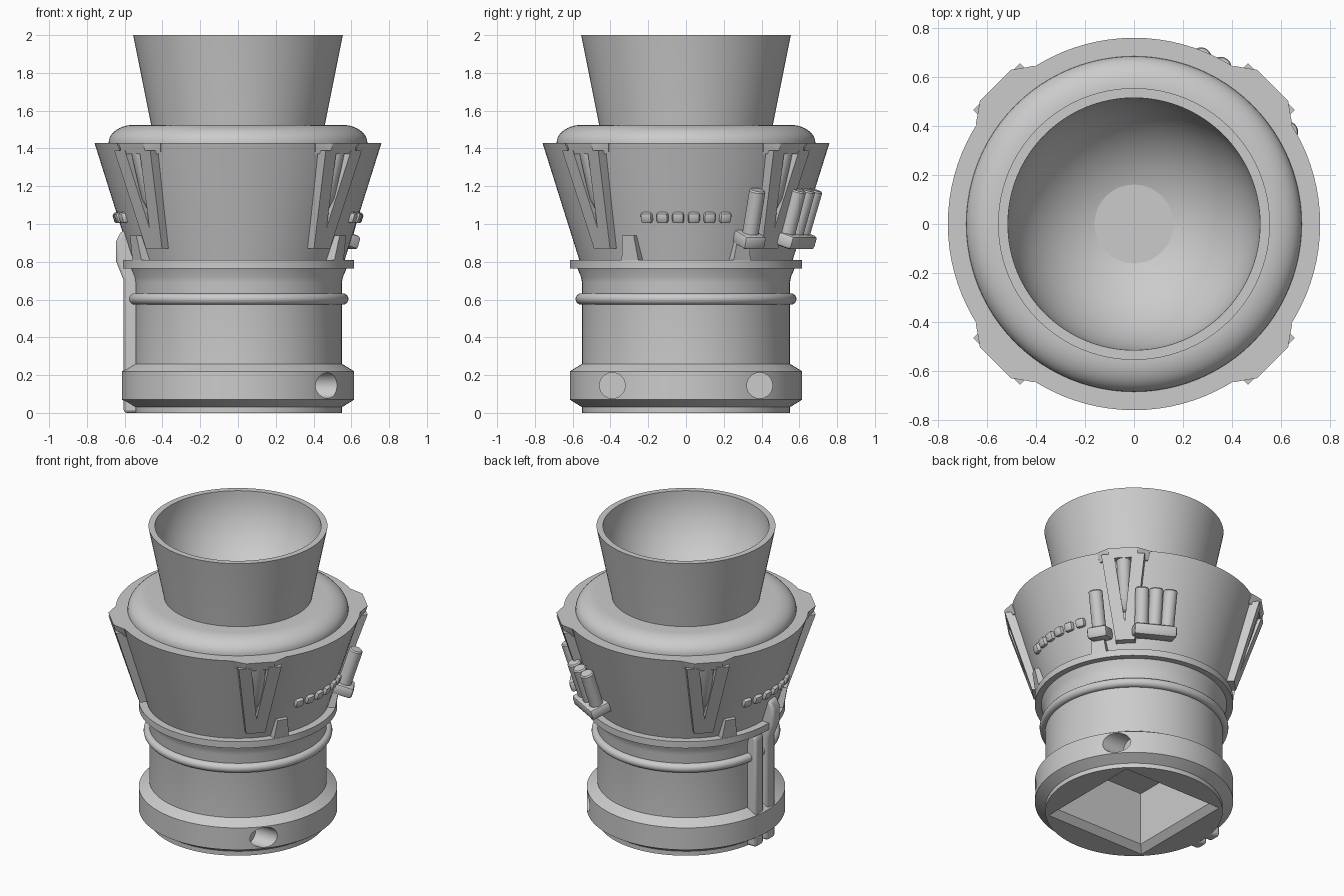
import bpy, bmesh, math
from mathutils import Matrix, Vector

cube = bpy.data.objects.get("Cube")
if cube:
    bpy.data.objects.remove(cube, do_unlink=True)

grey = bpy.data.materials.new("plain_grey")
grey.use_nodes = True
grey.diffuse_color = (0.6, 0.6, 0.6, 1)
grey.node_tree.nodes["Principled BSDF"].inputs["Base Color"].default_value = (0.6, 0.6, 0.6, 1)

SLOPE = 0.3145
TILT = math.atan(SLOPE)


def cone_radius(z):
    return 0.565 + (z - 0.81) * SLOPE


def around(degrees):
    return Matrix.Rotation(math.radians(degrees), 4, 'Z')


def leaning(azimuth, radius, z):
    """Frame on the sloped collar: x points outward, z runs up the slope."""
    return around(azimuth) @ Matrix.Translation((radius, 0, z)) @ Matrix.Rotation(TILT, 4, 'Y')


def finish(bm, name, matrix=Matrix()):
    bmesh.ops.transform(bm, matrix=matrix, verts=bm.verts)
    bmesh.ops.recalc_face_normals(bm, faces=bm.faces)
    mesh = bpy.data.meshes.new(name)
    bm.to_mesh(mesh)
    bm.free()
    mesh.materials.append(grey)
    obj = bpy.data.objects.new(name, mesh)
    bpy.context.collection.objects.link(obj)
    smooth(obj)
    return obj


def smooth(obj):
    bpy.ops.object.select_all(action='DESELECT')
    obj.select_set(True)
    bpy.context.view_layer.objects.active = obj
    bpy.ops.object.shade_smooth_by_angle(angle=math.radians(28))


def revolve(name, profile, closed=False, steps=96, matrix=Matrix()):
    bm = bmesh.new()
    verts = [bm.verts.new((r, 0, z)) for r, z in profile]
    edges = [bm.edges.new(pair) for pair in zip(verts, verts[1:])]
    if closed:
        edges.append(bm.edges.new((verts[-1], verts[0])))
    bmesh.ops.spin(bm, geom=verts + edges, cent=(0, 0, 0), axis=(0, 0, 1),
                   angle=math.tau, steps=steps)
    bmesh.ops.remove_doubles(bm, verts=bm.verts, dist=0.0002)
    return finish(bm, name, matrix)


def hull(name, points, matrix=Matrix()):
    bm = bmesh.new()
    for p in points:
        bm.verts.new(p)
    bmesh.ops.convex_hull(bm, input=bm.verts)
    bmesh.ops.dissolve_limit(bm, angle_limit=0.01, verts=bm.verts, edges=bm.edges)
    return finish(bm, name, matrix)


def box(name, size, bevel, matrix):
    bm = bmesh.new()
    bmesh.ops.create_cube(bm, size=1, matrix=Matrix.Diagonal((*size, 1)))
    bmesh.ops.bevel(bm, geom=bm.edges[:], offset=bevel, segments=2, profile=0.5,
                    affect='EDGES')
    return finish(bm, name, matrix)


def carve(target, cutter):
    cutter.hide_render = True
    mod = target.modifiers.new("cut", 'BOOLEAN')
    mod.operation, mod.solver, mod.object = 'DIFFERENCE', 'EXACT', cutter
    bpy.ops.object.select_all(action='DESELECT')
    target.select_set(True)
    bpy.context.view_layer.objects.active = target
    bpy.ops.object.modifier_apply(modifier=mod.name)
    bpy.data.objects.remove(cutter, do_unlink=True)


# Lower barrel with foot band and flange
barrel = revolve("barrel", [
    (0, 0), (0.55, 0), (0.55, 0.03), (0.615, 0.07), (0.615, 0.22), (0.55, 0.26),
    (0.55, 0.69), (0.556, 0.72), (0.575, 0.765), (0.615, 0.765), (0.615, 0.81), (0, 0.81)])

# Square socket in the underside
carve(barrel, hull("socket_cutter", [
    (sx * h, sy * h, z) for sx in (-1, 1) for sy in (-1, 1)
    for h, z in ((0.415, -0.04), (0.335, 0.04))]))
carve(barrel, hull("socket_well_cutter", [
    (sx * 0.335, sy * 0.335, z) for sx in (-1, 1) for sy in (-1, 1) for z in (0.02, 0.4)]))

# Round holes through the foot band on the +x side
for side in (-1, 1):
    carve(barrel, revolve("hole_cutter", [(0, 0), (0.068, 0), (0.068, 0.4), (0, 0.4)], steps=32,
                          matrix=Matrix.Translation((0.36, side * 0.39, 0.145))
                          @ Matrix.Rotation(math.pi / 2, 4, 'Y')))
smooth(barrel)

# Ring around the barrel
revolve("barrel_ring", [(0.555 + 0.03 * math.cos(a * math.tau / 16),
                         0.603 + 0.03 * math.sin(a * math.tau / 16)) for a in range(16)], True)

# Flared collar and rounded shoulder
shoulder = [(0.55 + 0.135 * math.cos(a), 1.43 + 0.095 * math.sin(a))
            for a in [i * math.pi / 20 for i in range(11)]]
revolve("collar", [(0, 0.8), (0.562, 0.8), (cone_radius(1.43), 1.43)]
        + shoulder + [(0.44, 1.525), (0, 1.525)])

# Funnel with a round bowl inside
bowl = [(0.515 * math.cos(a), 2 - 0.5 * math.sin(a))
        for a in [i * math.pi / 40 for i in range(21)]]
revolve("funnel", [(0, 1.49), (0.455, 1.49), (0.46, 1.525), (0.555, 2.0)] + bowl)

# Four braces on the diagonals of the collar
for azimuth in (45, 135, 225, 315):
    turn = around(azimuth)
    for side in (-1, 1):
        outline = [(0.135, 1.39), (0.055, 1.39), (0, 0.98), (0, 0.87), (0.06, 0.87)]
        hull("brace_rail", [(cone_radius(z) + d, side * t, z)
                            for t, z in outline for d in (-0.04, 0.045)], turn)
    hull("brace_cap", [(r, side * t, z) for side in (-1, 1) for r, t, z in (
        (0.66, 0.166, 1.43), (0.746, 0.166, 1.43), (0.80, 0.09, 1.43),
        (0.66, 0.15, 1.37), (0.728, 0.15, 1.37), (0.782, 0.09, 1.37))], turn)
    revolve("brace_pin", [(0, 0), (0.024, 0.03), (0.044, 0.1), (0.044, 0.35), (0, 0.35)], steps=24,
            matrix=leaning(azimuth, cone_radius(1.05) - 0.008, 1.05))

# Small tabs standing on the flange
for azimuth in (-29, 29, 151, 209):
    hull("collar_tab", [(r, side * t, z) for side in (-1, 1) for r, t, z in (
        (0.54, 0.05, 0.81), (0.612, 0.05, 0.81), (0.56, 0.035, 0.94), (0.635, 0.035, 0.94))],
        around(azimuth))

# Rows of studs on both sides
for base in (0, 180):
    for i in range(6):
        angle = math.degrees(math.asin((i - 2.5) * 0.083 / 0.64))
        box("stud", (0.05, 0.063, 0.058), 0.015,
            leaning(base + angle, cone_radius(1.035), 1.035))

# Canisters in holders at the back
for azimuth, width, spots in ((31, 0.13, (31,)), (61, 0.27, (54, 61, 68))):
    box("canister_holder", (0.15, width, 0.075), 0.018, leaning(azimuth, 0.645, 0.92))
    for spot in spots:
        revolve("canister", [(0, 0), (0.043, 0), (0.043, 0.26), (0.036, 0.268), (0, 0.268)],
                steps=24, matrix=leaning(spot, 0.655, 0.925))

# Two upright conduits on the -x side
short_path = [(0.53, 0), (0.605, 0), (0.605, 0.74), (0.585, 0.765), (0.53, 0.765)]
tall_path = [(0.53, 0), (0.605, 0), (0.605, 0.70), (0.645, 0.80), (0.645, 0.91),
             (0.62, 0.96), (0.57, 0.97), (0.53, 0.9)]
for name, y, path in (("short_conduit", 0.065, short_path), ("tall_conduit", -0.06, tall_path)):
    bm = bmesh.new()
    face = bm.faces.new([bm.verts.new((-x, y - 0.043, z)) for x, z in path])
    new = bmesh.ops.extrude_face_region(bm, geom=[face])["geom"]
    bmesh.ops.translate(bm, vec=Vector((0, 0.086, 0)),
                        verts=[g for g in new if isinstance(g, bmesh.types.BMVert)])
    conduit = finish(bm, name)
    bevel = conduit.modifiers.new("bevel", 'BEVEL')
    bevel.width, bevel.segments = 0.016, 2
